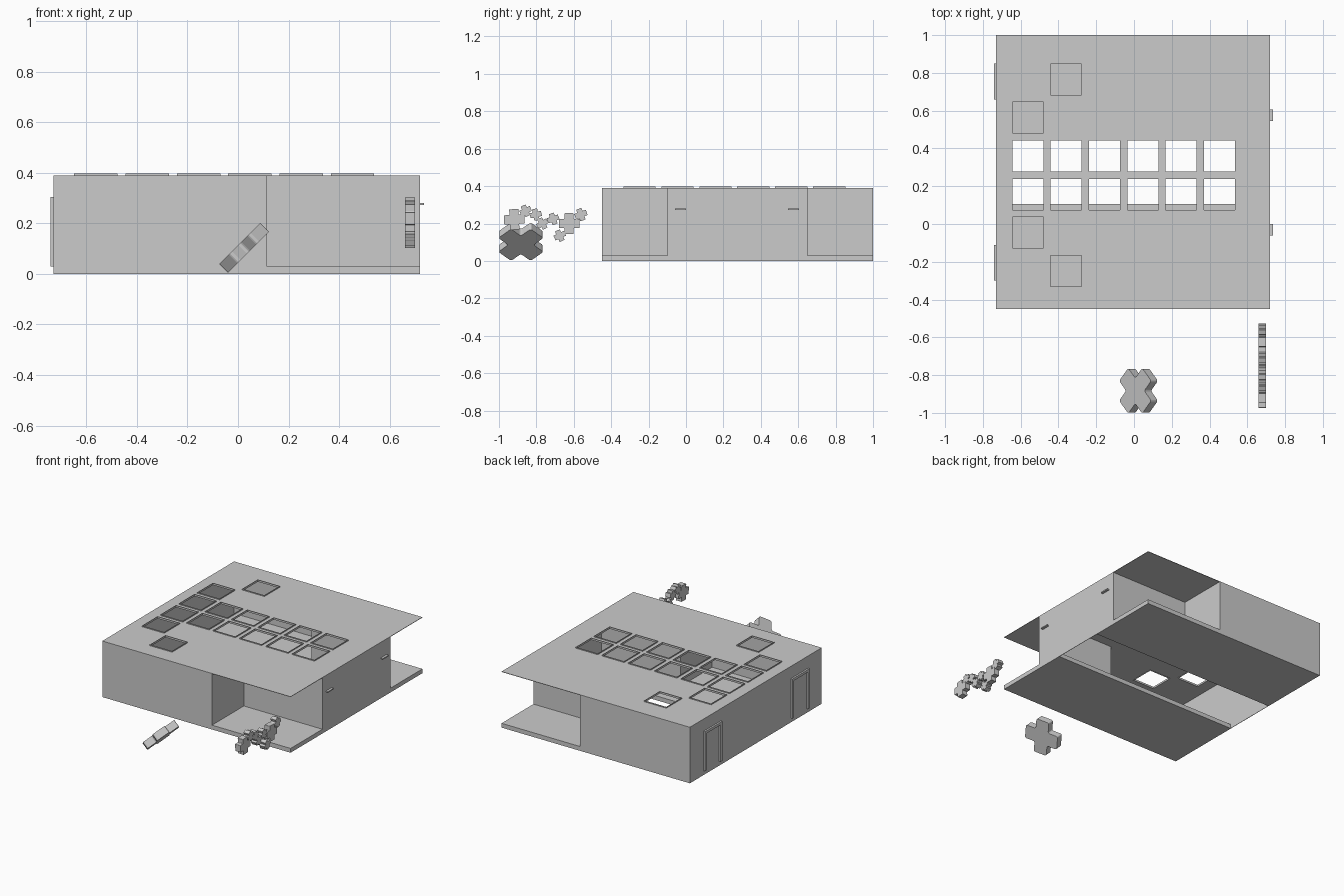
import bpy, bmesh
from math import radians, pi
from mathutils import Matrix, Vector

if "Cube" in bpy.data.objects:
    bpy.data.objects.remove(bpy.data.objects["Cube"])


def make(name, bm):
    bmesh.ops.recalc_face_normals(bm, faces=bm.faces)
    me = bpy.data.meshes.new(name)
    bm.to_mesh(me)
    bm.free()
    ob = bpy.data.objects.new(name, me)
    bpy.context.collection.objects.link(ob)
    return ob


def add_box(bm, x, y, z):
    size = (x[1] - x[0], y[1] - y[0], z[1] - z[0])
    mid = ((x[0] + x[1]) / 2, (y[0] + y[1]) / 2, (z[0] + z[1]) / 2)
    bmesh.ops.create_cube(bm, size=1, matrix=Matrix.Translation(mid) @ Matrix.Diagonal((*size, 1)))


def box(name, x, y, z):
    bm = bmesh.new()
    add_box(bm, x, y, z)
    return make(name, bm)


def solidify(ob, t):
    m = ob.modifiers.new("thickness", 'SOLIDIFY')
    m.thickness = t
    m.offset = -1


# building extents
X0, X1, Y0, Y1 = -0.73, 0.72, -0.45, 1.0
NX, NY0, NY1 = 0.115, -0.10, 0.65      # corner porches
ROOF = 0.39

# outer walls: T-shaped outline raised to the roof
bm = bmesh.new()
outline = [(X0, Y0), (NX, Y0), (NX, NY0), (X1, NY0), (X1, NY1), (NX, NY1), (NX, Y1), (X0, Y1)]
low = [bm.verts.new((x, y, 0)) for x, y in outline]
high = [bm.verts.new((x, y, ROOF - 0.003)) for x, y in outline]
for i in range(8):
    j = (i + 1) % 8
    bm.faces.new((low[i], low[j], high[j], high[i]))
solidify(make("walls", bm), 0.004)

# floor slabs either side of the open centre strip
box("front_floor", (X0, X1), (Y0, 0.105), (0, 0.03))
box("back_floor", (X0, X1), (0.483, Y1), (0, 0.03))

# skylight positions: two rows of six plus four single ones
S, STEP, SX, SY = 0.172, 0.203, -0.648, -0.335
cells = [(i, j) for i in range(6) for j in (2, 3)] + [(0, 1), (0, 4), (1, 0), (1, 5)]
spans = lambda start: [(start + k * STEP, start + k * STEP + S) for k in range(6)]
cols, rows = spans(SX), spans(SY)

# roof sheet with skylight openings
bm = bmesh.new()
xs = [X0] + [v for s in cols for v in s] + [X1]
ys = [Y0] + [v for s in rows for v in s] + [Y1]
grid = [[bm.verts.new((x, y, ROOF)) for y in ys] for x in xs]
holes = {(2 * i + 1, 2 * j + 1) for i, j in cells}
for i in range(len(xs) - 1):
    for j in range(len(ys) - 1):
        if (i, j) not in holes:
            bm.faces.new((grid[i][j], grid[i + 1][j], grid[i + 1][j + 1], grid[i][j + 1]))
solidify(make("roof", bm), 0.003)

# thin raised rims around the skylights
bm = bmesh.new()
t, z = 0.004, (0.384, 0.397)
for i, j in cells:
    (a, b), (c, d) = cols[i], rows[j]
    add_box(bm, (a, a + t), (c, d), z)
    add_box(bm, (b - t, b), (c, d), z)
    add_box(bm, (a + t, b - t), (c, c + t), z)
    add_box(bm, (a + t, b - t), (d - t, d), z)
make("skylight_rims", bm)

# door frames on the left wall
for n, y in (("front", -0.30), ("back", 0.66)):
    bm = bmesh.new()
    x, w, f = (X0 - 0.012, X0), 0.19, 0.018
    add_box(bm, x, (y, y + f), (0.03, 0.305))
    add_box(bm, x, (y + w - f, y + w), (0.03, 0.305))
    add_box(bm, x, (y + f, y + w - f), (0.305 - f, 0.305))
    make(n + "_door_frame", bm)

# handles on the right wall
for n, y in (("front", -0.03), ("back", 0.575)):
    box(n + "_handle", (X1, X1 + 0.016), (y - 0.03, y + 0.03), (0.273, 0.281))


def plus(name, reach, width, depth, matrix, soft):
    """Plus-shaped plate with softened corners, facing local z."""
    h = width / 2
    bm = bmesh.new()
    pts = []
    for k in range(4):
        r = Matrix.Rotation(k * pi / 2, 3, 'Z')
        pts += [r @ Vector(p) for p in ((h, -h, -depth / 2), (reach, -h, -depth / 2), (reach, h, -depth / 2))]
    face = bm.faces.new([bm.verts.new(p) for p in pts])
    bmesh.ops.bevel(bm, geom=bm.verts[:], offset=soft, segments=3, profile=0.5, affect='VERTICES')
    out = bmesh.ops.extrude_face_region(bm, geom=bm.faces[:])
    bmesh.ops.translate(bm, vec=(0, 0, depth), verts=[v for v in out['geom'] if isinstance(v, bmesh.types.BMVert)])
    bmesh.ops.transform(bm, matrix=matrix, verts=bm.verts)
    return make(name, bm)


# large tilted plus in front
m = Matrix.Translation((0.024, -0.883, 0.103)) @ Matrix.Rotation(radians(-45), 4, 'Y') @ Matrix.Rotation(radians(45), 4, 'Z')
plus("large_plus", 0.122, 0.096, 0.05, m, 0.012)

# chain of small upright pluses: y, z, reach, spin
chain = [(-0.918, 0.222, 0.055, 3), (-0.858, 0.268, 0.031, 25), (-0.803, 0.248, 0.031, 12),
         (-0.768, 0.200, 0.031, 30), (-0.71, 0.225, 0.031, 20), (-0.625, 0.200, 0.055, 0),
         (-0.675, 0.135, 0.031, 25), (-0.562, 0.248, 0.033, 20)]
for k, (y, z, r, a) in enumerate(chain):
    m = Matrix.Translation((0.68, y, z)) @ Matrix.Rotation(pi / 2, 4, 'Y') @ Matrix.Rotation(radians(a), 4, 'Z')
    plus(f"small_plus_{k + 1}", r, r * 0.9, 0.04, m, r * 0.06)
